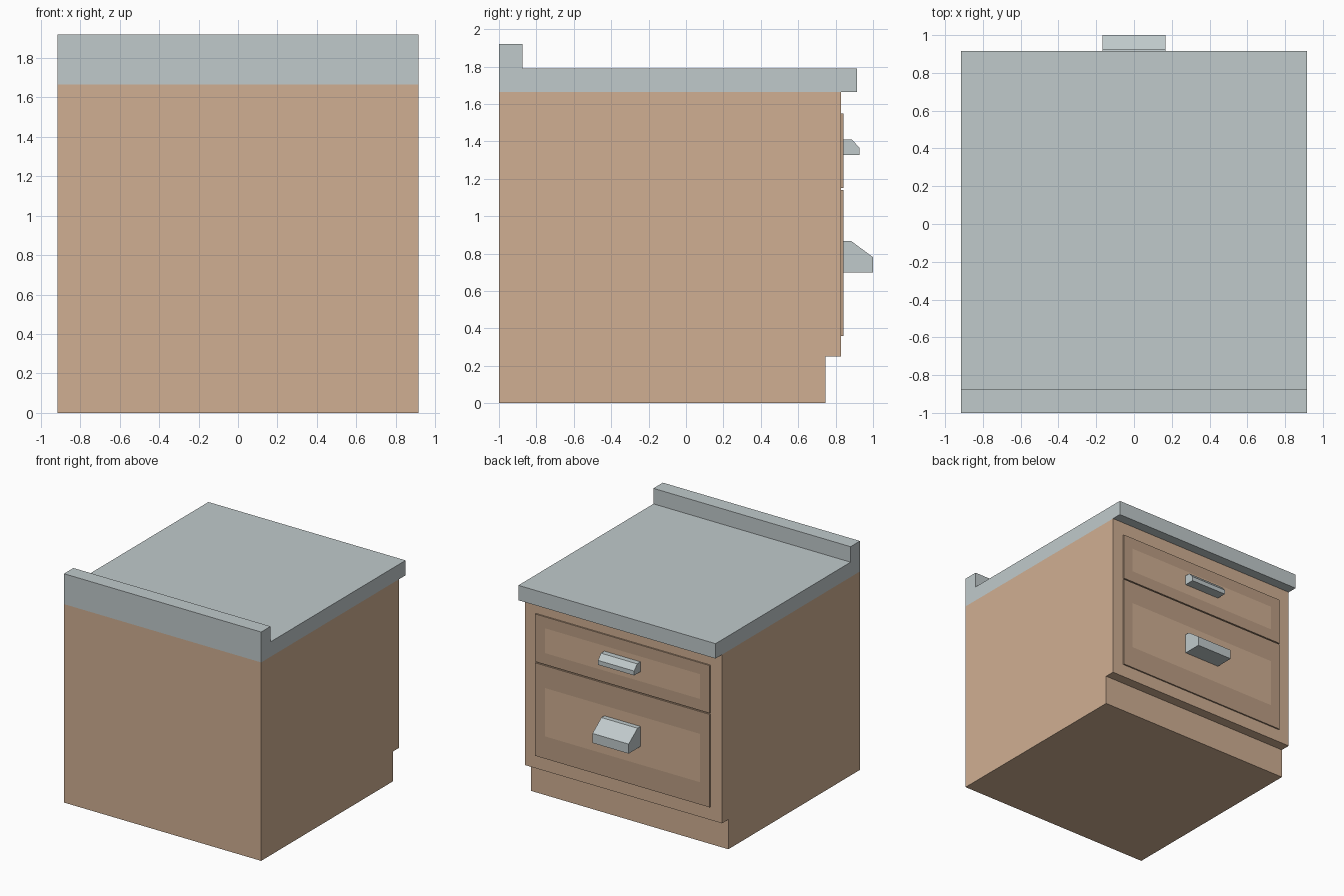
import bpy, bmesh

if "Cube" in bpy.data.objects:
    bpy.data.objects.remove(bpy.data.objects["Cube"])


def material(name, rgb):
    m = bpy.data.materials.new(name)
    m.diffuse_color = (*rgb, 1)
    m.use_nodes = True
    m.node_tree.nodes["Principled BSDF"].inputs["Base Color"].default_value = m.diffuse_color
    return m


WOOD = material("wood", (0.63, 0.43, 0.29))
DARK_WOOD = material("dark_wood", (0.50, 0.34, 0.23))
STONE = material("pale_stone", (0.53, 0.59, 0.60))


def finish(name, bm, *mats):
    bmesh.ops.recalc_face_normals(bm, faces=bm.faces)
    mesh = bpy.data.meshes.new(name)
    bm.to_mesh(mesh)
    bm.free()
    for m in mats:
        mesh.materials.append(m)
    obj = bpy.data.objects.new(name, mesh)
    bpy.context.collection.objects.link(obj)
    return obj


def extruded(profile, half_width):
    """Side profile (y, z) extruded symmetrically along x."""
    bm = bmesh.new()
    face = bm.faces.new([bm.verts.new((-half_width, y, z)) for y, z in profile])
    ext = bmesh.ops.extrude_face_region(bm, geom=[face])
    verts = [v for v in ext["geom"] if isinstance(v, bmesh.types.BMVert)]
    bmesh.ops.translate(bm, vec=(2 * half_width, 0, 0), verts=verts)
    bmesh.ops.recalc_face_normals(bm, faces=bm.faces)
    return bm


W = 0.915       # half width of cabinet and worktop
FACE = 0.83     # cabinet face
FRONT = 0.842   # drawer front face

# cabinet body with recessed toe kick
finish("cabinet_body", extruded([(-1, 0), (0.745, 0), (0.745, 0.25), (FACE, 0.25),
                                 (FACE, 1.665), (-1, 1.665)], W), WOOD)

# worktop with raised backsplash
finish("worktop", extruded([(-1, 1.665), (0.915, 1.665), (0.915, 1.79), (-0.875, 1.79),
                            (-0.875, 1.92), (-1, 1.92)], W), STONE)


# drawer front: dark frame around a flush lighter panel
def drawer_front(name, z0, z1, half_w=0.81):
    bm = extruded([(FACE, z0), (FRONT, z0), (FRONT, z1), (FACE, z1)], half_w)
    panel = next(f for f in bm.faces if f.normal.y > 0.9)
    bmesh.ops.inset_individual(bm, faces=[panel], thickness=0.05)
    zc, margin = (z0 + z1) / 2, (z1 - z0) * 0.24
    for v in panel.verts:
        v.co.x = 0.72 if v.co.x > 0 else -0.72
        v.co.z = z1 - margin if v.co.z > zc else z0 + margin
    panel.material_index = 1
    finish(name, bm, DARK_WOOD, WOOD)


# chunky pull with a sloped top edge
def handle(name, depth_y, z0, z_lip, z1, y_slope):
    finish(name, extruded([(FRONT, z0), (depth_y, z0), (depth_y, z_lip),
                           (y_slope, z1), (FRONT, z1)], 0.168), STONE)


drawer_front("upper_drawer_front", 1.15, 1.55)
drawer_front("lower_drawer_front", 0.36, 1.14)
handle("upper_handle", 0.927, 1.328, 1.365, 1.41, 0.887)
handle("lower_handle", 1.0, 0.70, 0.78, 0.868, 0.882)
